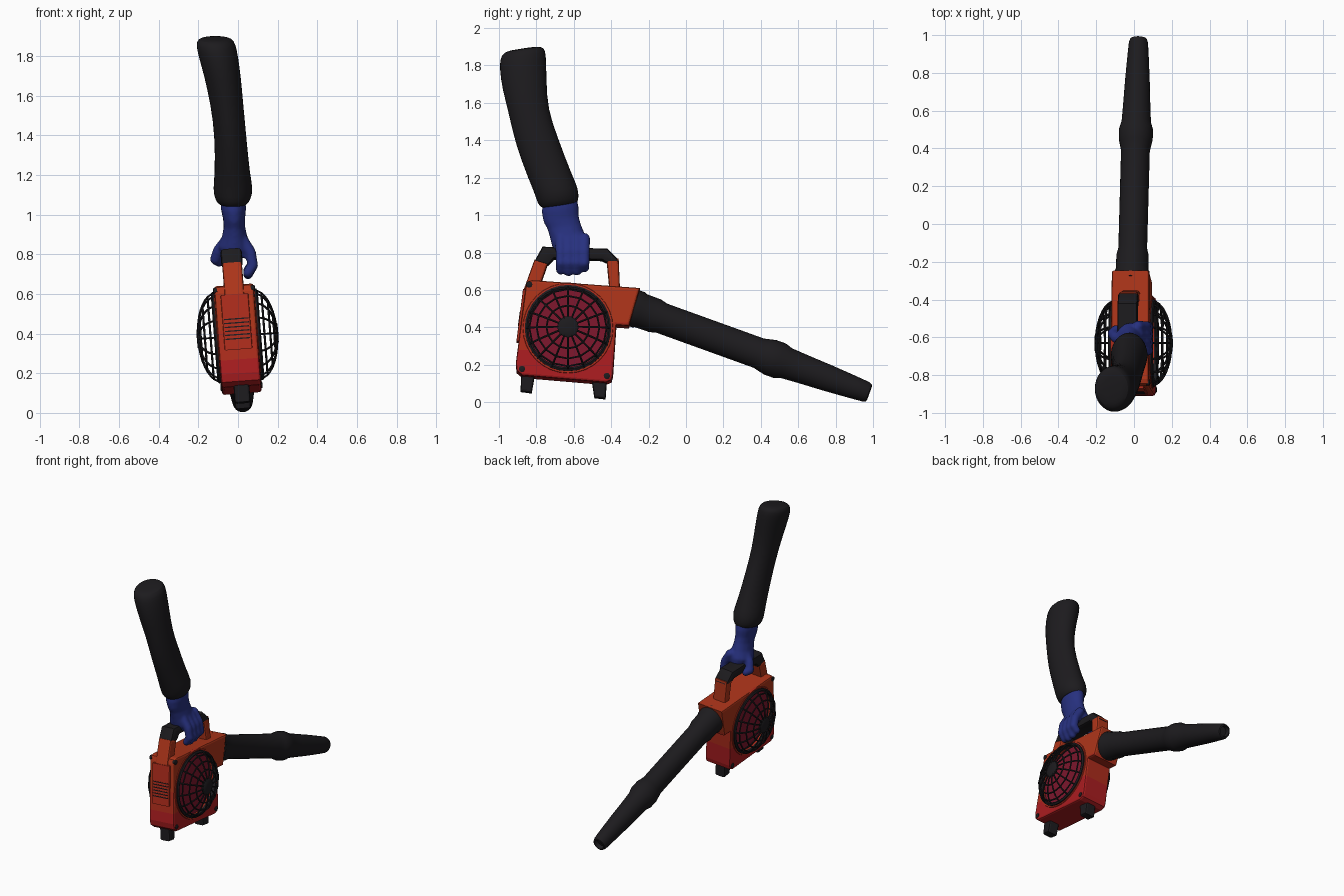
import bpy, bmesh
from math import cos, sin, pi, sqrt, radians
from mathutils import Vector, Matrix

if "Cube" in bpy.data.objects:
    bpy.data.objects.remove(bpy.data.objects["Cube"])

# The machine leans slightly sideways around this pivot
LEAN = Matrix.Translation((0, 0, .36)) @ Matrix.Rotation(radians(-4.4), 4, 'Y') @ Matrix.Translation((0, 0, -.36))
CY, CZ, CR = -.631, .388, .222        # fan centre and cage radius
X = Vector((1, 0, 0))


def mat(name, r, g, b):
    m = bpy.data.materials.new(name)
    m.diffuse_color = (r, g, b, 1)
    m.use_nodes = True
    m.node_tree.nodes["Principled BSDF"].inputs["Base Color"].default_value = m.diffuse_color
    return m


BLACK = mat("black", .012, .011, .013)
BLUE = mat("blue", .02, .03, .21)
ORANGE = mat("orange", .42, .035, .01)
MID = mat("orange_red", .42, .025, .011)
RED = mat("red", .40, .012, .014)
CRIMSON = mat("crimson", .20, .008, .025)


def finish(name, me, mats, lean=True, smooth=True):
    for m in mats:
        me.materials.append(m)
    if lean:
        me.transform(LEAN)
    ob = bpy.data.objects.new(name, me)
    bpy.context.collection.objects.link(ob)
    if smooth:
        bpy.ops.object.select_all(action='DESELECT')
        ob.select_set(True)
        bpy.context.view_layer.objects.active = ob
        bpy.ops.object.shade_smooth_by_angle(angle=radians(38))
    return ob


def to_object(name, bm, mats, **kw):
    bmesh.ops.recalc_face_normals(bm, faces=bm.faces)
    me = bpy.data.meshes.new(name)
    bm.to_mesh(me)
    bm.free()
    return finish(name, me, mats, **kw)


def skin(bm, rings, closed=False):
    vs = [[bm.verts.new(p) for p in ring] for ring in rings]
    n = len(vs[0])
    pairs = list(zip(vs, vs[1:])) + ([(vs[-1], vs[0])] if closed else [])
    for a, b in pairs:
        for i in range(n):
            j = (i + 1) % n
            bm.faces.new((a[i], a[j], b[j], b[i]))
    if not closed:
        bm.faces.new(vs[0])
        bm.faces.new(vs[-1])


def lathe(name, origin, axis, profile, m, n=32, sx=1, closed=False, bm=None):
    """Revolve (distance, radius) pairs around an axis."""
    axis = Vector(axis).normalized()
    u = Vector((0, 1, 0)) if abs(axis.x) > .9 else X
    v = axis.cross(u)
    own = bm is None
    bm = bmesh.new() if own else bm
    skin(bm, [[Vector(origin) + axis * t + u * (r * sx * cos(2 * pi * i / n)) + v * (r * sin(2 * pi * i / n))
               for i in range(n)] for t, r in profile], closed)
    return to_object(name, bm, [m]) if own else bm


def slab(points, half, bevel=.012):
    """Extrude a y-z outline across x and chamfer it."""
    bm = bmesh.new()
    skin(bm, [[(x, y, z) for y, z in points] for x in (-half, half)])
    bmesh.ops.recalc_face_normals(bm, faces=bm.faces)
    rim = [e for e in bm.edges if abs(e.verts[0].co.x - e.verts[1].co.x) < 1e-5]
    bmesh.ops.bevel(bm, geom=rim, offset=bevel, segments=2, profile=.5, affect='EDGES')
    return bm


def loft(bm, sections, n=16, tilt=.15):
    """Skin elliptical sections given as (z, x, y, half_x, half_y)."""
    skin(bm, [[(x + hx * cos(2 * pi * i / n), y + hy * sin(2 * pi * i / n), z + tilt * hy * sin(2 * pi * i / n))
               for i in range(n)] for z, x, y, hx, hy in sections])


def bake(ob):
    """Apply the modifiers of an object."""
    dg = bpy.context.evaluated_depsgraph_get()
    me = bpy.data.meshes.new_from_object(ob.evaluated_get(dg))
    ob.modifiers.clear()
    ob.data = me


# Housing with outlet neck, coloured in bands from red up to orange
body = slab([(-.91, .20), (-.905, .16), (-.875, .135), (-.43, .097), (-.398, .11), (-.39, .14),
             (-.372, .405), (-.305, .40), (-.246, .604), (-.82, .646), (-.845, .64), (-.857, .61)], .1)
for z in (.27, .42):
    bmesh.ops.bisect_plane(body, geom=body.verts[:] + body.edges[:] + body.faces[:],
                           plane_co=(0, 0, z), plane_no=(0, 0, 1))
for f in body.faces:
    z = f.calc_center_median().z
    f.material_index = 0 if z > .42 else 1 if z > .27 else 2
housing = to_object("housing", body, [ORANGE, MID, RED], smooth=False)
cutter = lathe("fan_cutter", (0, CY, CZ), X, [(-.3, .214), (.3, .214)], MID)
cutter.hide_render = True
cut = housing.modifiers.new("fan_hole", 'BOOLEAN')
cut.operation, cut.solver, cut.object = 'DIFFERENCE', 'EXACT', cutter
bake(housing)
bpy.data.objects.remove(cutter)
lathe("fan_plate", (0, CY, CZ), X, [(-.078, .217), (.078, .217)], CRIMSON)

# Wire cages on both sides
def dome(s, r, a):
    return (s * (.1 + .1 * sqrt(max(0, 1 - (r / CR) ** 2))), CY + r * cos(a), CZ + r * sin(a))


N = 16
for s, side in ((1, "right"), (-1, "left")):
    cu = bpy.data.curves.new("cage", 'CURVE')
    cu.dimensions, cu.bevel_depth, cu.bevel_resolution = '3D', .0055, 1
    spokes = [[dome(s, CR * cos(radians(t)), 2 * pi * k / N) for t in range(0, 81, 10)] for k in range(N)]
    rings = [[dome(s, r, 2 * pi * k / N) for k in range(N)] for r in (.207, .168, .115)]
    for path in spokes + rings:
        sp = cu.splines.new('POLY')
        sp.points.add(len(path) - 1)
        for p, co in zip(sp.points, path):
            p.co = (*co, 1)
        sp.use_cyclic_u = len(path) == N
    tmp = bpy.data.objects.new("tmp", cu)
    bpy.context.collection.objects.link(tmp)
    me = bpy.data.meshes.new_from_object(tmp.evaluated_get(bpy.context.evaluated_depsgraph_get()))
    bpy.data.objects.remove(tmp)
    finish(f"cage_wires_{side}", me, [BLACK])
    ax, o = (s, 0, 0), (0, CY, CZ)
    lathe(f"cage_rim_{side}", o, ax, [(.092, .211), (.115, .211), (.119, .22), (.112, .231), (.092, .231)], BLACK, closed=True)
    lathe(f"cage_hub_{side}", o, ax, [(.187, .057), (.198, .057), (.205, .045), (.206, .015)], BLACK, 16)
    lathe(f"fan_collar_{side}", o, ax, [(.09, .212), (.104, .212), (.104, .24), (.09, .246)], MID, closed=True)
    bolts = bmesh.new()
    for y, z in ((-.838, .622), (-.877, .17), (-.423, .132)):
        lathe("", (0, y, z), ax, [(.085, .017), (.103, .017), (.106, .012)], None, 10, bm=bolts)
    to_object(f"bolts_{side}", bolts, [BLACK])

# Carry handle: two posts and a grip
to_object("handle_front_post", slab([(-.873, .585), (-.79, .59), (-.738, .74), (-.81, .76)], .05),
          [ORANGE], smooth=False)
to_object("handle_rear_post", slab([(-.408, .58), (-.352, .58), (-.36, .765), (-.425, .765)], .05),
          [ORANGE], smooth=False)
to_object("handle_grip", slab([(-.81, .752), (-.767, .83), (-.42, .819), (-.362, .76), (-.358, .745),
                               (-.428, .745), (-.45, .757), (-.705, .765), (-.737, .73)], .054, .018), [BLACK])

# Front spine with cooling slots
def front_y(z):
    return -.91 + (z - .2) * .126


to_object("front_spine", slab([(front_y(z) - d, z) for d, z in ((.012, .32), (.012, .60), (-.04, .60), (-.04, .32))],
                              .07, .006), [MID], smooth=False)
slots = bmesh.new()
for i in range(6):
    z = .375 + i * .02
    bmesh.ops.create_cube(slots, size=1, matrix=Matrix.Translation((0, front_y(z) - .008, z)) @ Matrix.Diagonal((.125, .012, .006, 1)))
to_object("cooling_slots", slots, [BLACK], smooth=False)

# Feet
for name, pts in (("front_foot", [(-.885, .055), (-.825, .047), (-.805, .16), (-.88, .16)]),
                  ("rear_foot", [(-.49, .022), (-.43, .015), (-.422, .12), (-.505, .12)])):
    to_object(name, slab(pts, .04), [BLACK], smooth=False)

# Blower tube
lathe("blower_tube", (0, -.27, .50), (0, .94, -.34),
      [(-.04, .10), (.02, .10), (.03, .094), (.11, .093), (.15, .083), (.70, .083), (.74, .092), (.765, .098),
       (.82, .098), (.86, .085), (.95, .079), (1.10, .071), (1.24, .061), (1.31, .055), (1.327, .048), (1.33, .038),
       (1.30, .034)], BLACK, 24, .92)

# Sleeve
bm = bmesh.new()
loft(bm, [(1.05, -.025, -.675, .05, .07), (1.05, -.025, -.675, .072, .096), (1.075, -.026, -.683, .092, .112),
          (1.13, -.025, -.692, .104, .118), (1.20, -.028, -.725, .09, .116), (1.40, -.038, -.80, .081, .116),
          (1.55, -.055, -.842, .084, .105), (1.70, -.078, -.865, .094, .122), (1.80, -.10, -.872, .102, .127),
          (1.86, -.112, -.872, .102, .124), (1.885, -.115, -.87, .088, .105), (1.892, -.115, -.87, .055, .065)])
sleeve = to_object("sleeve", bm, [BLACK], lean=False)
sleeve.modifiers.new("round", 'SUBSURF').levels = 1
sleeve.modifiers["round"].render_levels = 1
bake(sleeve)

# Gloved hand: palm, four fingers and thumb fused into one skin
bm = bmesh.new()
loft(bm, [(1.09, -.025, -.676, .062, .09), (1.03, -.023, -.673, .064, .099), (.98, -.02, -.668, .056, .095),
          (.94, -.018, -.652, .054, .09), (.89, -.017, -.635, .064, .092), (.84, -.018, -.618, .085, .096),
          (.79, -.015, -.61, .06, .085)])


def digit(path, r0, r1):
    steps = 6
    for k, (a, b) in enumerate(zip(path, path[1:])):
        for i in range(steps + 1):
            f = (k + i / steps) / (len(path) - 1)
            p = Vector(a).lerp(Vector(b), i / steps)
            bmesh.ops.create_icosphere(bm, subdivisions=2, radius=r0 + (r1 - r0) * f, matrix=Matrix.Translation(p))


for y, dz in ((-.67, .0), (-.628, -.008), (-.584, -.005), (-.542, .012)):
    digit([(.02, y, .875), (.062, y, .81), (.075, y, .745), (.05, y, .706 + dz)], .031, .026)
digit([(-.045, -.62, .88), (-.095, -.60, .82), (-.113, -.58, .775), (-.095, -.56, .762)], .034, .027)
glove = to_object("glove", bm, [BLUE], lean=False)
rm = glove.modifiers.new("fuse", 'REMESH')
rm.mode, rm.voxel_size = 'VOXEL', .009
sm = glove.modifiers.new("soften", 'SMOOTH')
sm.factor, sm.iterations = .5, 4
bake(glove)
for p in glove.data.polygons:
    p.use_smooth = True
if not glove.data.materials:
    glove.data.materials.append(BLUE)
